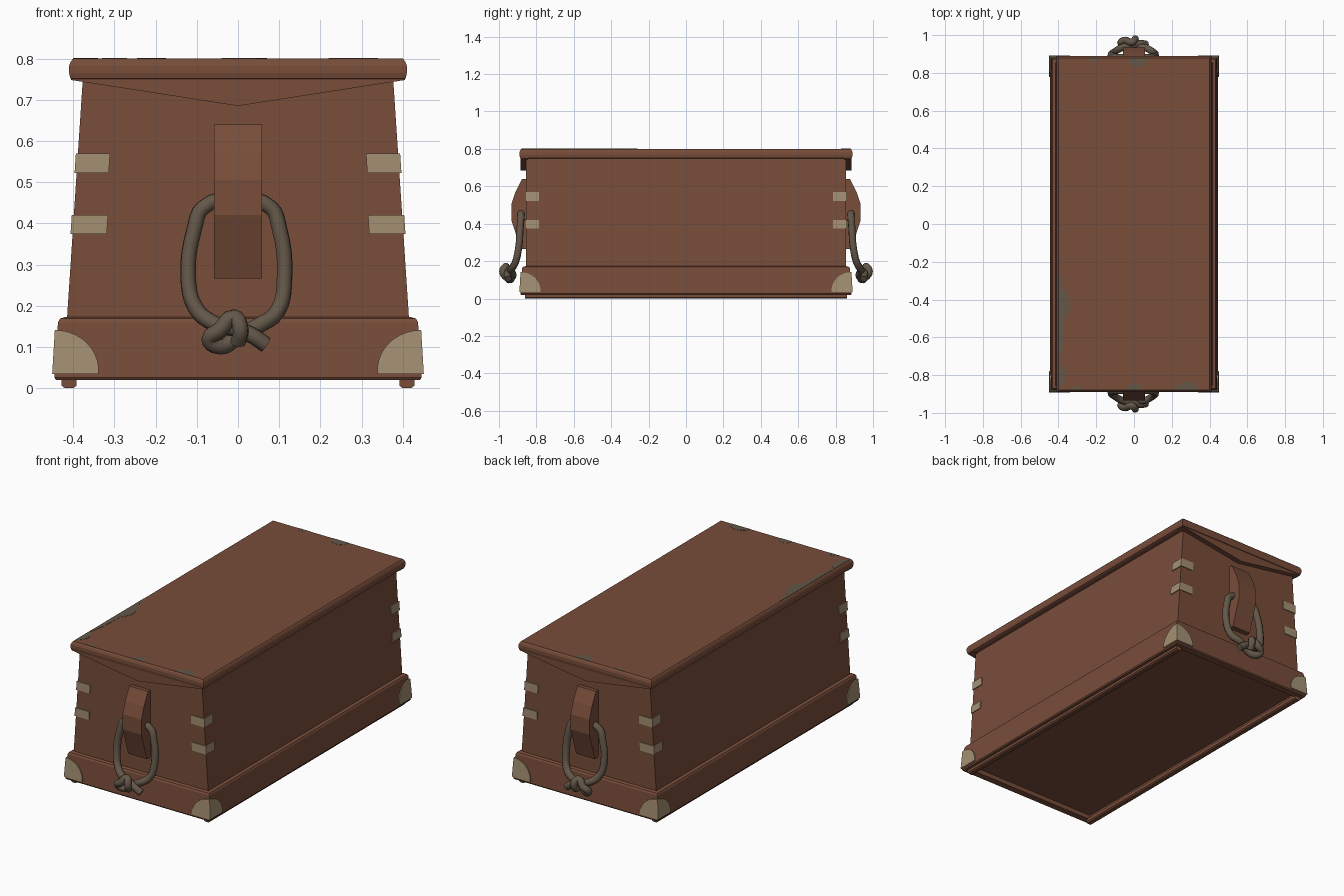
import bpy, bmesh, math

if "Cube" in bpy.data.objects:
    bpy.data.objects.remove(bpy.data.objects["Cube"])


def material(name, rgb):
    m = bpy.data.materials.new(name)
    m.diffuse_color = (*rgb, 1)
    m.use_nodes = True
    m.node_tree.nodes["Principled BSDF"].inputs["Base Color"].default_value = m.diffuse_color
    return m


WOOD = material("brown_wood", (0.188, 0.074, 0.042))
TAN = material("tan_fittings", (0.37, 0.28, 0.17))
ROPE = material("grey_brown_rope", (0.125, 0.095, 0.066))


def loft(name, sections, mat):
    """Skin a row of matching loops and cap both ends."""
    bm = bmesh.new()
    rows = [[bm.verts.new(p) for p in s] for s in sections]
    n = len(rows[0])
    for a, b in zip(rows, rows[1:]):
        for i in range(n):
            j = (i + 1) % n
            bm.faces.new((a[i], a[j], b[j], b[i]))
    bm.faces.new(rows[0])
    bm.faces.new(rows[-1])
    bmesh.ops.recalc_face_normals(bm, faces=bm.faces)
    me = bpy.data.meshes.new(name)
    bm.to_mesh(me)
    bm.free()
    me.materials.append(mat)
    ob = bpy.data.objects.new(name, me)
    bpy.context.collection.objects.link(ob)
    return ob


def rect(w, d, z):
    return [(-w, -d, z), (w, -d, z), (w, d, z), (-w, d, z)]


def body_w(z):
    return 0.415 - 0.066 * (z - 0.17)


# Main box with sloping sides
loft("chest_body", [rect(body_w(z), 0.855, z) for z in (0.1, 0.76)], WOOD)

# Plinth with chamfered top and recessed underside
loft("plinth", [rect(w, w + 0.44, z) for w, z in (
    (0.405, 0.045), (0.405, 0.02), (0.442, 0.02), (0.446, 0.026),
    (0.437, 0.16), (0.432, 0.169), (0.418, 0.173))], WOOD)

# Lid with rounded edge
loft("lid", [rect(w, w + 0.48, z) for w, z in (
    (0.398, 0.748), (0.407, 0.752), (0.41, 0.765), (0.41, 0.782),
    (0.406, 0.793), (0.400, 0.8))], WOOD)

# Worn patches along the lid edges
for x, y, rx, ry in ((0.02, 0.885, 0.05, 0.055), (-0.21, 0.885, 0.035, 0.025),
                     (0, -0.885, 0.04, 0.045), (0.28, -0.885, 0.06, 0.05),
                     (-0.3, -0.885, 0.03, 0.025), (-0.405, -0.8, 0.045, 0.06),
                     (-0.4, -0.5, 0.03, 0.24), (-0.4, -0.43, 0.06, 0.09)):
    ring = []
    for i in range(20):
        a = math.tau * i / 20
        px = max(-0.4, min(0.4, x + rx * math.cos(a)))
        py = max(-0.88, min(0.88, y + ry * math.sin(a)))
        ring.append((px, py))
    loft("worn_patch", [[(px, py, z) for px, py in ring] for z in (0.799, 0.801)], ROPE)

for sx in (-1, 1):
    # Runners under the long sides
    loft("runner", [[(sx * (0.41 + dx), y, z) for dx, z in (
        (-0.018, 0.025), (-0.018, 0.006), (-0.01, 0), (0.01, 0), (0.018, 0.006), (0.018, 0.025))]
        for y in (-0.86, 0.86)], WOOD)

    for sy in (-1, 1):
        # Corner straps wrapped around the body
        for z0, z1, reach in ((0.374, 0.42, 0.083), (0.522, 0.57, 0.078)):
            secs = []
            for z in (z0, z1):
                w, d, t = body_w(z), 0.855, 0.005
                secs.append([(sx * x, sy * y, z) for x, y in (
                    (w - reach, d - t), (w - reach, d + t), (w + t, d + t),
                    (w + t, d - 0.07), (w - t, d - 0.07), (w - t, d - t))])
            loft("corner_strap", secs, TAN)

        # Quarter-round corner guards on the plinth
        arc = [(0, 0)] + [(0.113 * math.cos(a), 0.106 * math.sin(a))
                          for a in (math.pi / 2 * i / 10 for i in range(11))]

        def out(v, lean):
            return 0.451 - lean * v
        loft("corner_guard_end", [[(sx * (out(v, 0.06) - u), sy * (out(v, 0.06) + 0.44 - t), 0.035 + v)
                                   for u, v in arc] for t in (0, 0.009)], TAN)
        loft("corner_guard_side", [[(sx * (out(v, 0.06) - t), sy * (out(v, 0.06) + 0.44 - u), 0.035 + v)
                                    for u, v in arc] for t in (0, 0.009)], TAN)

for sy in (-1, 1):
    # Pointed batten under each end of the lid
    loft("lid_batten", [[(x, sy * y, z) for x, z in (
        (-0.405, 0.755), (-0.405, 0.748), (0, 0.685), (0.405, 0.748), (0.405, 0.755))]
        for y in (0.845, 0.884)], WOOD)

    # Angular handle block
    loft("handle_block", [[(x, sy * y, z) for y, z in (
        (0.85, 0.64), (0.876, 0.64), (0.912, 0.57), (0.934, 0.505), (0.934, 0.42),
        (0.905, 0.33), (0.885, 0.266), (0.85, 0.266))] for x in (-0.058, 0.058)], WOOD)

    # Knotted rope loop
    path = [(0.068, 0.105, 0.95), (0.03, 0.13, 0.955), (-0.01, 0.145, 0.945),
            (-0.06, 0.158, 0.935), (-0.103, 0.195, 0.912), (-0.121, 0.27, 0.895),
            (-0.105, 0.39, 0.886), (-0.085, 0.438, 0.882), (0, 0.46, 0.885),
            (0.08, 0.438, 0.882), (0.1, 0.39, 0.886), (0.113, 0.27, 0.895),
            (0.095, 0.185, 0.915), (0.05, 0.152, 0.935), (0, 0.125, 0.925),
            (-0.045, 0.1, 0.945), (-0.07, 0.12, 0.96), (-0.045, 0.14, 0.972),
            (-0.01, 0.172, 0.962), (0.006, 0.145, 0.98), (0, 0.11, 0.96)]
    cu = bpy.data.curves.new("rope_handle", "CURVE")
    cu.dimensions = "3D"
    cu.bevel_depth = 0.0195
    cu.bevel_resolution = 2
    cu.resolution_u = 4
    cu.use_fill_caps = True
    sp = cu.splines.new("BEZIER")
    sp.bezier_points.add(len(path) - 1)
    for bp, (x, z, y) in zip(sp.bezier_points, path):
        bp.co = (x, sy * y, z)
        bp.handle_left_type = bp.handle_right_type = "AUTO"
    cu.materials.append(ROPE)
    bpy.context.collection.objects.link(bpy.data.objects.new("rope_handle", cu))
